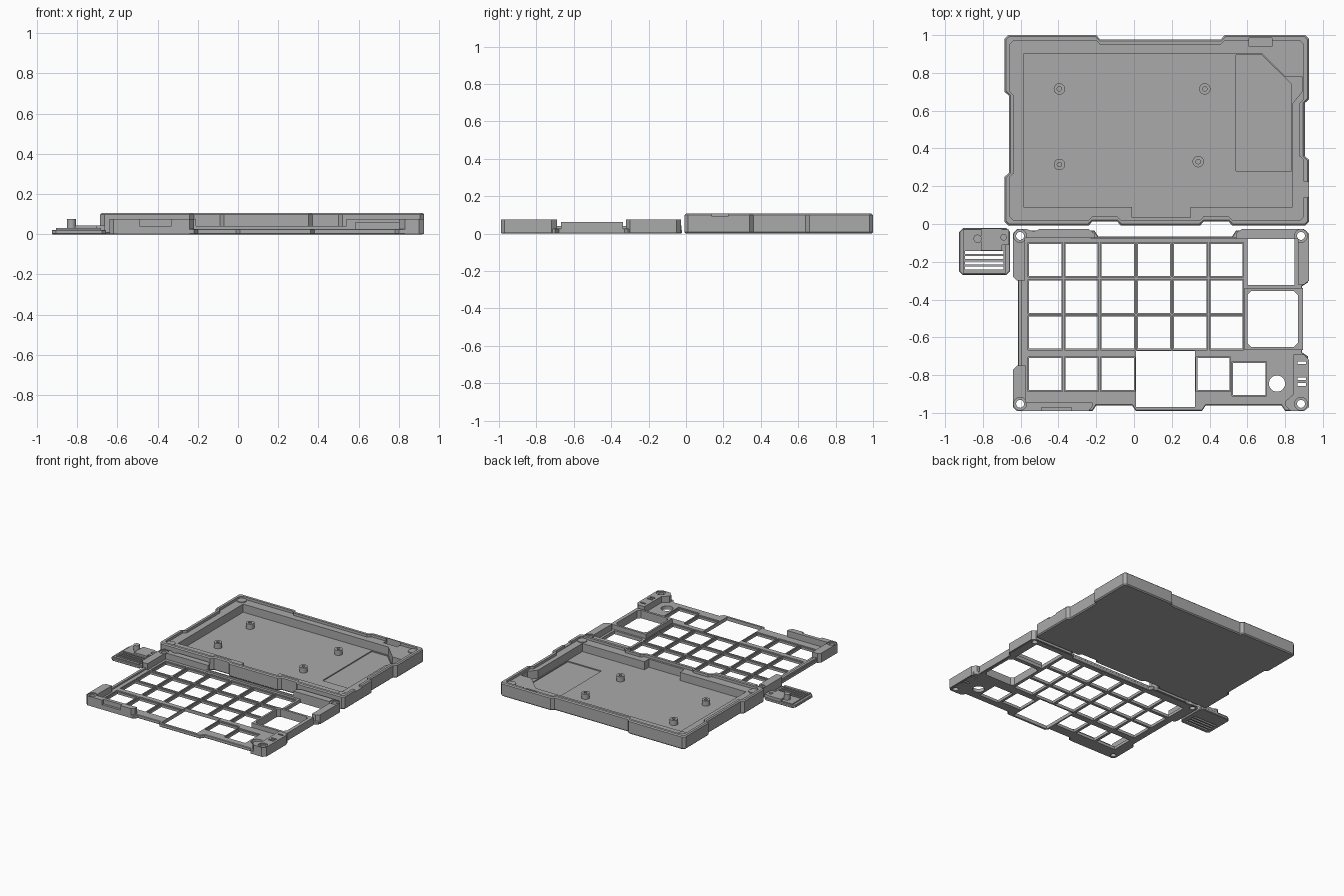
import bpy, bmesh, math

if "Cube" in bpy.data.objects:
    bpy.data.objects.remove(bpy.data.objects["Cube"])

grey = bpy.data.materials.new("mid_grey")
grey.diffuse_color = (0.4, 0.4, 0.4, 1)
grey.use_nodes = True
grey.node_tree.nodes["Principled BSDF"].inputs["Base Color"].default_value = grey.diffuse_color


def prism(name, pts, z0, z1, chamfer=0.0):
    """Extruded polygon, optionally with chamfered top and bottom rims."""
    bm = bmesh.new()
    face = bm.faces.new([bm.verts.new((x, y, z0)) for x, y in pts])
    ext = bmesh.ops.extrude_face_region(bm, geom=[face])
    top = [v for v in ext["geom"] if isinstance(v, bmesh.types.BMVert)]
    bmesh.ops.translate(bm, verts=top, vec=(0, 0, z1 - z0))
    bmesh.ops.recalc_face_normals(bm, faces=bm.faces)
    if chamfer:
        rims = [e for e in bm.edges if abs(e.verts[0].co.z - e.verts[1].co.z) < 1e-6]
        bmesh.ops.bevel(bm, geom=rims, offset=chamfer, segments=1, affect='EDGES')
    me = bpy.data.meshes.new(name)
    bm.to_mesh(me)
    bm.free()
    me.materials.append(grey)
    ob = bpy.data.objects.new(name, me)
    bpy.context.collection.objects.link(ob)
    return ob


def rect(x0, x1, y0, y1, c=0.0):
    if not c:
        return [(x0, y0), (x1, y0), (x1, y1), (x0, y1)]
    return [(x0 + c, y0), (x1 - c, y0), (x1, y0 + c), (x1, y1 - c),
            (x1 - c, y1), (x0 + c, y1), (x0, y1 - c), (x0, y0 + c)]


def circle(x, y, r, n=24):
    return [(x + r * math.cos(2 * math.pi * i / n), y + r * math.sin(2 * math.pi * i / n))
            for i in range(n)]


def outline(x0, x1, y0, y1, front, right, back, left, dep=0.022, c=0.02, d=0.0):
    """Chamfered rectangle with shallow recesses (a, b) along each side, inset by d."""
    x0, x1, y0, y1 = x0 + d, x1 - d, y0 + d, y1 - d
    s = 0.02
    pts = [(x0 + c, y0)]
    for a, b in front:
        pts += [(a, y0), (a + s, y0 + dep), (b - s, y0 + dep), (b, y0)]
    pts += [(x1 - c, y0), (x1, y0 + c)]
    for a, b in right:
        pts += [(x1, a), (x1 - dep, a + s), (x1 - dep, b - s), (x1, b)]
    pts += [(x1, y1 - c), (x1 - c, y1)]
    for a, b in back:
        pts += [(b, y1), (b - s, y1 - dep), (a + s, y1 - dep), (a, y1)]
    pts += [(x0 + c, y1), (x0, y1 - c)]
    for a, b in left:
        pts += [(x0, b), (x0 + dep, b - s), (x0 + dep, a + s), (x0, a)]
    return pts + [(x0, y0 + c)]


def boolean(ob, pts, z0, z1, op='DIFFERENCE'):
    tool = prism("tool", pts, z0, z1)
    m = ob.modifiers.new("b", 'BOOLEAN')
    m.operation, m.solver, m.object = op, 'EXACT', tool
    bpy.context.view_layer.objects.active = ob
    bpy.ops.object.modifier_apply(modifier=m.name)
    bpy.data.objects.remove(tool)


# Lower tray: outer shell, stepped ledge and floor cavity
sides = dict(front=[(-0.24, -0.07), (0.35, 0.52)], right=[(0.34, 0.66)],
             back=[(-0.20, 0.48)], left=[(0.25, 0.70)])
tray = prism("tray", outline(-0.685, 0.926, -0.008, 1.0, **sides), 0, 0.106, 0.008)
boolean(tray, outline(-0.685, 0.926, -0.008, 1.0, d=0.028, **sides), 0.086, 0.2)
cavity = [(-0.585, 0.09), (-0.01, 0.09), (-0.01, 0.035), (0.30, 0.035), (0.30, 0.09),
          (0.84, 0.09), (0.84, 0.64), (0.89, 0.70), (0.89, 0.78), (0.80, 0.78),
          (0.68, 0.90), (-0.585, 0.90)]
boolean(tray, cavity, 0.022, 0.2)
# Battery recess, rear port pocket and side switch notch
boolean(tray, [(0.54, 0.28), (0.835, 0.28), (0.835, 0.74), (0.675, 0.895), (0.54, 0.895)],
        0.014, 0.05)
boolean(tray, rect(0.61, 0.73, 0.94, 0.985), 0.05, 0.2)
boolean(tray, rect(0.895, 0.95, 0.14, 0.225), 0.09, 0.2)
# Screw bosses on the tray corners
for x in (-0.625, 0.865):
    for y in (0.055, 0.94):
        boolean(tray, circle(x, y, 0.034), 0.05, 0.092, 'UNION')
# Standoffs on the tray floor
for x, y in ((-0.395, 0.715), (0.375, 0.715), (-0.395, 0.315), (0.34, 0.33)):
    boolean(tray, circle(x, y, 0.03), 0.01, 0.062, 'UNION')
    boolean(tray, circle(x, y, 0.012), 0.03, 0.2)

# Key plate with frame
plate = prism("key_plate", outline(-0.615, 0.92, -0.99, -0.035, dep=0.03,
              front=[(-0.22, 0.01), (0.36, 0.80)], right=[(-0.70, -0.31)],
              back=[(-0.21, 0.54)], left=[]), 0, 0.027, 0.004)
# Raised corner blocks
blocks = {
    "rear_left_block": [(-0.64, -0.28), (-0.62, -0.30), (-0.578, -0.30), (-0.578, -0.075),
                        (-0.21, -0.075), (-0.21, -0.05), (-0.24, -0.027), (-0.50, -0.027),
                        (-0.53, -0.04), (-0.57, -0.027), (-0.62, -0.027), (-0.64, -0.05)],
    "front_left_block": [(-0.64, -0.97), (-0.62, -0.99), (-0.24, -0.99), (-0.22, -0.965),
                         (-0.22, -0.945), (-0.575, -0.945), (-0.575, -0.75), (-0.62, -0.75),
                         (-0.64, -0.77)],
    "rear_right_block": [(0.54, -0.05), (0.54, -0.08), (0.868, -0.08), (0.868, -0.32),
                         (0.90, -0.32), (0.926, -0.30), (0.926, -0.05), (0.90, -0.027),
                         (0.57, -0.027)],
    "front_right_block": [(0.80, -0.96), (0.80, -0.94), (0.845, -0.90), (0.845, -0.69),
                          (0.90, -0.69), (0.926, -0.72), (0.926, -0.97), (0.90, -0.99),
                          (0.83, -0.99)],
}
for pts in blocks.values():
    boolean(plate, pts, 0.002, 0.076, 'UNION')
# Low wall around the display and along the sides
boolean(plate, rect(0.585, 0.895, -0.668, -0.338), 0.002, 0.062, 'UNION')
boolean(plate, rect(-0.612, -0.592, -0.80, -0.25), 0.002, 0.04, 'UNION')
boolean(plate, rect(-0.23, 0.56, -0.078, -0.068), 0.002, 0.04, 'UNION')
# Key openings, each with a shallow step
keys = [(-0.555 + 0.192 * c, y) for y in (-0.275, -0.47, -0.66) for c in range(6)]
keys += [(-0.555 + 0.192 * c, -0.88) for c in range(3)] + [(0.335, -0.88), (0.525, -0.905)]
for x, y in keys:
    boolean(plate, rect(x - 0.006, x + 0.176, y - 0.006, y + 0.176), 0.018, 0.05)
    boolean(plate, rect(x, x + 0.17, y, y + 0.17), -0.1, 0.1)
# Wide key, controller and display openings, dial hole
boolean(plate, rect(0.01, 0.322, -0.97, -0.672), -0.1, 0.2)
boolean(plate, rect(0.60, 0.85, -0.322, -0.08), -0.1, 0.2)
boolean(plate, rect(0.60, 0.867, -0.65, -0.355, 0.02), -0.1, 0.2)
boolean(plate, circle(0.757, -0.845, 0.043), -0.1, 0.2)
# Screw holes, side slits and connector recesses
for x in (-0.603, 0.884):
    for y in (-0.063, -0.952):
        boolean(plate, circle(x, y, 0.034), 0.068, 0.2)
        boolean(plate, circle(x, y, 0.021), -0.1, 0.2)
for y in (-0.735, -0.82, -0.85):
    boolean(plate, rect(0.865, 0.91, y - 0.007, y + 0.007), -0.1, 0.2)
boolean(plate, rect(-0.49, -0.33, -1.05, -0.972), 0.04, 0.2)

# Small vented cover
cover = prism("vented_cover", rect(-0.926, -0.656, -0.27, -0.022, 0.02), 0, 0.022, 0.004)
boolean(cover, rect(-0.905, -0.68, -0.262, -0.03), 0.01, 0.03, 'UNION')
boolean(cover, rect(-0.81, -0.70, -0.14, -0.025), 0.01, 0.043, 'UNION')
boolean(cover, rect(-0.70, -0.662, -0.11, -0.03), 0.01, 0.043, 'UNION')
for i in range(4):
    y = -0.15 - 0.028 * i
    boolean(cover, rect(-0.895, -0.69, y - 0.008, y + 0.008), -0.1, 0.2)
boolean(cover, circle(-0.69, -0.07, 0.015), 0.02, 0.2)
boolean(cover, circle(-0.828, -0.078, 0.022), 0.01, 0.076, 'UNION')
